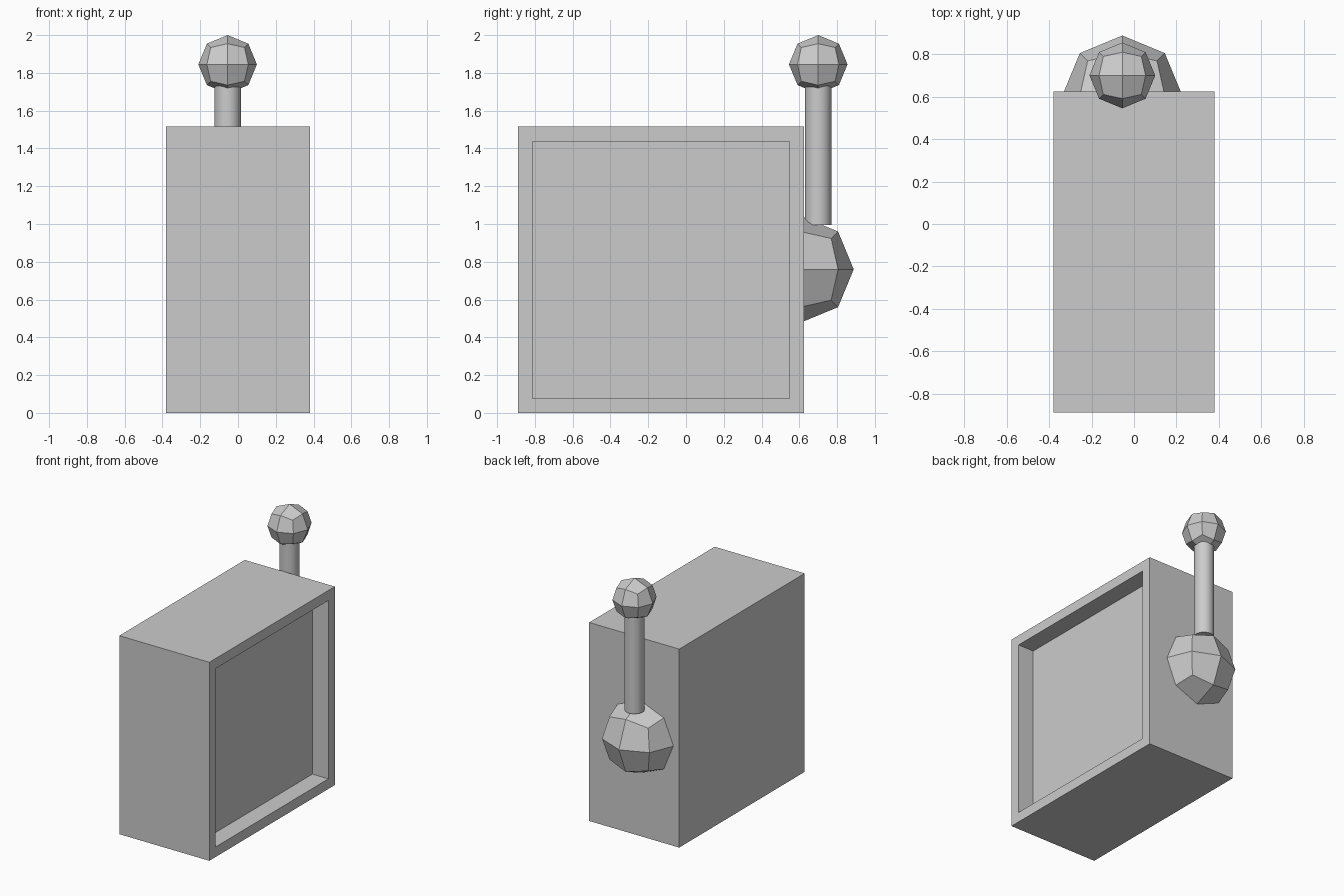
import bpy, bmesh
from mathutils import Vector

if "Cube" in bpy.data.objects:
    bpy.data.objects.remove(bpy.data.objects["Cube"])

grey = bpy.data.materials.new("plain_grey")
grey.diffuse_color = (0.6, 0.6, 0.6, 1)
grey.use_nodes = True
grey.node_tree.nodes["Principled BSDF"].inputs["Base Color"].default_value = grey.diffuse_color


def make_object(name, bm):
    bmesh.ops.recalc_face_normals(bm, faces=bm.faces[:])
    mesh = bpy.data.meshes.new(name)
    bm.to_mesh(mesh)
    bm.free()
    mesh.materials.append(grey)
    obj = bpy.data.objects.new(name, mesh)
    bpy.context.collection.objects.link(obj)
    return obj


def faceted_ball(name, centre, radius):
    """Cube split once per edge, pushed out to a sphere: 24 flat quads."""
    bm = bmesh.new()
    bmesh.ops.create_cube(bm, size=2)
    bmesh.ops.subdivide_edges(bm, edges=bm.edges[:], cuts=1, use_grid_fill=True)
    for v in bm.verts:
        v.co = Vector(centre) + v.co.normalized() * radius
    return make_object(name, bm)


# Cabinet with a recessed panel on its +x side
bm = bmesh.new()
bmesh.ops.create_cube(bm, size=1)
for v in bm.verts:
    v.co = Vector((v.co.x * 0.76, v.co.y * 1.513 - 0.132, (v.co.z + 0.5) * 1.515))
side = max(bm.faces, key=lambda f: f.calc_center_median().x)
bmesh.ops.inset_region(bm, faces=[side], thickness=0.109)
panel = bmesh.ops.extrude_discrete_faces(bm, faces=[side])["faces"][0]
bmesh.ops.translate(bm, verts=panel.verts[:], vec=(-0.135, 0, 0))
make_object("cabinet", bm)

# Lever: pivot ball, rod and knob behind the cabinet
LEVER_X, LEVER_Y = -0.055, 0.70
faceted_ball("pivot_ball", (LEVER_X, 0.605, 0.76), 0.283)
faceted_ball("lever_knob", (LEVER_X, LEVER_Y, 1.845), 0.155)

bottom, top = 0.995, 1.75
bpy.ops.mesh.primitive_cylinder_add(vertices=32, radius=0.07, depth=top - bottom,
                                    location=(LEVER_X, LEVER_Y, (bottom + top) / 2))
rod = bpy.context.object
rod.name = "lever_rod"
rod.data.materials.append(grey)
bpy.ops.object.shade_smooth_by_angle()
